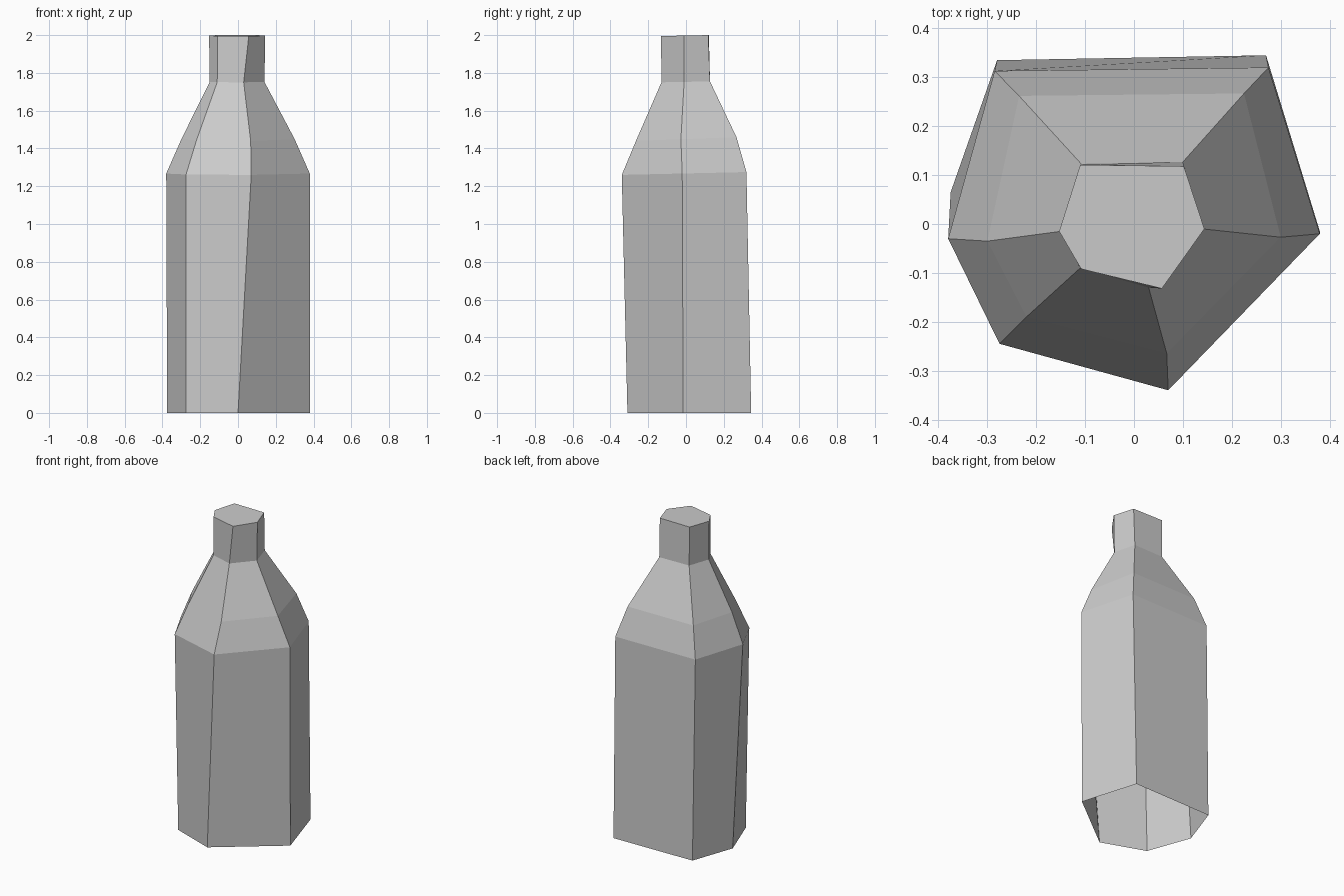
import bpy
import bmesh

default_cube = bpy.data.objects.get("Cube")
if default_cube:
    bpy.data.objects.remove(default_cube, do_unlink=True)


def make_material(name, value):
    material = bpy.data.materials.new(name)
    colour = (value, value, value, 1)
    material.diffuse_color = colour
    material.use_nodes = True
    for node in material.node_tree.nodes:
        if node.type == "BSDF_PRINCIPLED":
            node.inputs["Base Color"].default_value = colour
    return material


def make_ring(bm, section, front_height, back_height):
    """Add one six-sided cross-section, its height sloping from front to back."""
    ys = [y for x, y in section]
    low, span = min(ys), max(ys) - min(ys)
    ring = []
    for x, y in section:
        blend = (y - low) / span
        height = front_height + (back_height - front_height) * blend
        ring.append(bm.verts.new((x, y, height)))
    return ring


def bridge(bm, lower, upper):
    """Join two cross-sections with one band of side faces."""
    count = len(lower)
    for i in range(count):
        j = (i + 1) % count
        bm.faces.new((lower[i], lower[j], upper[j], upper[i]))


# Cross-sections, each starting at the right corner and running by the front
base = [(-.375, .065), (-.275, -.21), (0, -.31),
        (.38, -.015), (.27, .345), (-.28, .335)]
shoulder = [(-.38, -.03), (-.275, -.245), (.07, -.34),
            (.38, -.02), (.275, .32), (-.285, .313)]
slope = [(-.3, -.035), (-.22, -.19), (.067, -.265),
         (.3, -.027), (.225, .267), (-.235, .262)]
neck = [(-.15, -.015), (-.11, -.09), (.03, -.13),
        (.14, -.01), (.1, .127), (-.108, .123)]
mouth = [(-.153, -.015), (-.108, -.092), (.057, -.132),
         (.144, -.01), (.102, .118), (-.11, .121)]

# Bottle: an open-bottomed shell with a flat closed top
bm = bmesh.new()
rings = [
    make_ring(bm, base, 0, 0),
    make_ring(bm, shoulder, 1.26, 1.275),
    make_ring(bm, slope, 1.44, 1.46),
    make_ring(bm, neck, 1.75, 1.755),
    make_ring(bm, mouth, 1.995, 2),
]
for lower, upper in zip(rings, rings[1:]):
    bridge(bm, lower, upper)
bm.faces.new(rings[-1])

mesh = bpy.data.meshes.new("bottle")
bm.to_mesh(mesh)
bm.free()
mesh.materials.append(make_material("plain grey", .6))
bottle = bpy.data.objects.new("bottle", mesh)
bpy.context.collection.objects.link(bottle)
